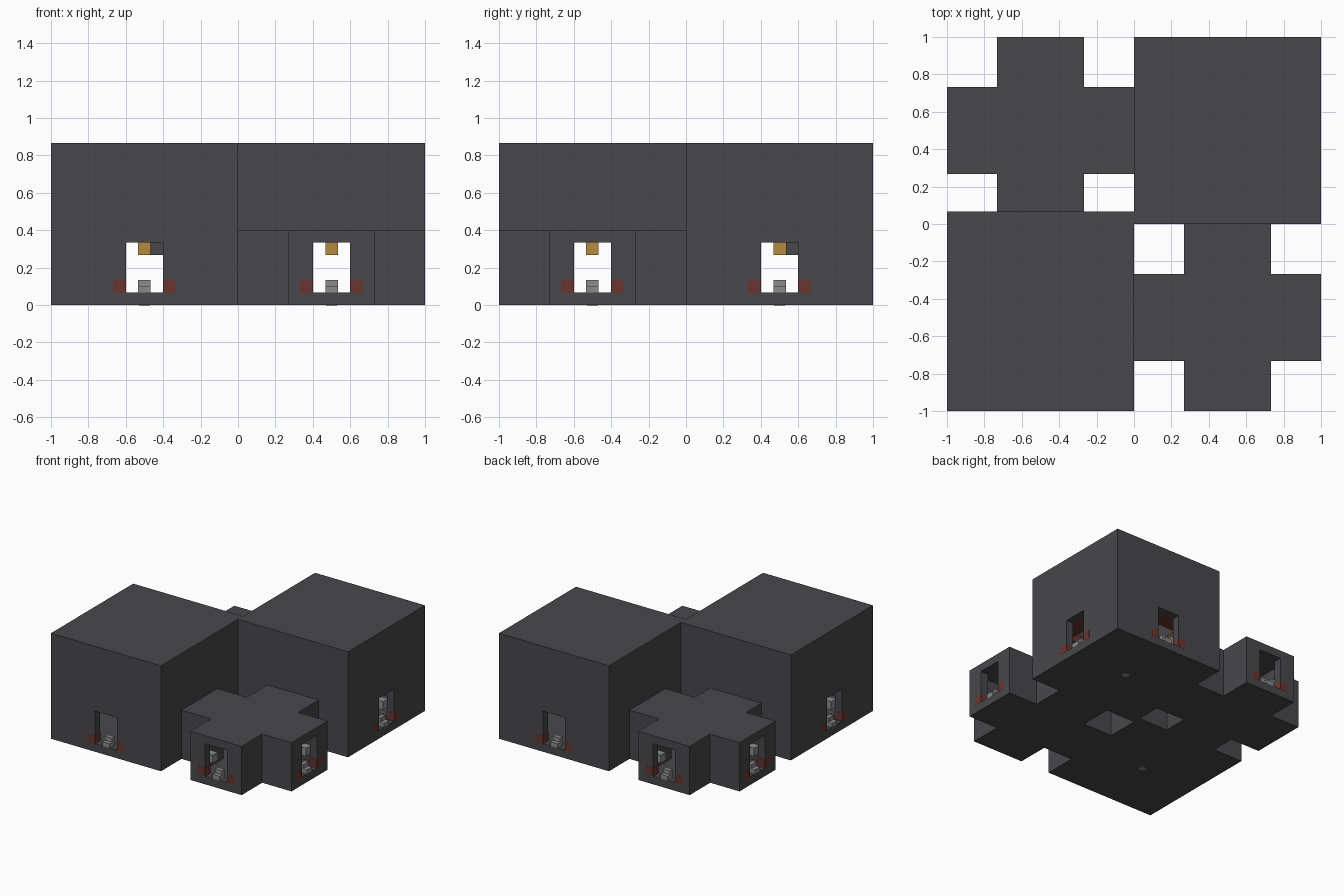
import bpy, bmesh
from mathutils import Matrix, Vector

cube = bpy.data.objects.get("Cube")
if cube:
    bpy.data.objects.remove(cube, do_unlink=True)

U = 1 / 15          # one building block
WALL_H, ANNEX_H = 13 * U, 6 * U


def material(name, rgb):
    m = bpy.data.materials.new(name)
    m.use_nodes = True
    m.diffuse_color = (*rgb, 1)
    m.node_tree.nodes["Principled BSDF"].inputs["Base Color"].default_value = (*rgb, 1)
    return m


STONE = material("dark_stone", (0.065, 0.063, 0.068))
GREY = material("mid_grey", (0.26, 0.26, 0.26))
GOLD = material("lamp_gold", (0.46, 0.26, 0.055))
RED = material("dull_red", (0.14, 0.036, 0.028))


def prism(name, outline, z0, z1, mat):
    """Extrude a flat outline from z0 to z1."""
    bm = bmesh.new()
    face = bm.faces.new([bm.verts.new((x, y, z0)) for x, y in outline])
    top = bmesh.ops.extrude_face_region(bm, geom=[face])["geom"]
    verts = [v for v in top if isinstance(v, bmesh.types.BMVert)]
    bmesh.ops.translate(bm, verts=verts, vec=(0, 0, z1 - z0))
    bmesh.ops.recalc_face_normals(bm, faces=bm.faces)
    mesh = bpy.data.meshes.new(name)
    bm.to_mesh(mesh)
    bm.free()
    mesh.materials.append(mat)
    ob = bpy.data.objects.new(name, mesh)
    bpy.context.collection.objects.link(ob)
    return ob


def rect(x0, x1, y0, y1):
    return [(x0, y0), (x1, y0), (x1, y1), (x0, y1)]


def cross(cx, cy, arm, reach):
    """Plus-shaped outline."""
    pts = []
    for k in range(4):
        turn = Matrix.Rotation(k * 1.5707963, 2)
        for p in ((arm, -arm), (reach, -arm), (reach, arm)):
            q = turn @ Vector(p)
            pts.append((cx + q.x, cy + q.y))
    return pts


def cut(target, cutter):
    mod = target.modifiers.new("cut", 'BOOLEAN')
    mod.operation, mod.solver, mod.object = 'DIFFERENCE', 'EXACT', cutter
    bpy.context.view_layer.objects.active = target
    bpy.ops.object.modifier_apply(modifier=mod.name)
    bpy.data.objects.remove(cutter, do_unlink=True)


def cut_doors(shell, cx, cy):
    """Doorways on all four sides, three blocks wide and four high."""
    w, r = 1.5 * U, 0.6
    for outline in (rect(cx - w, cx + w, cy - r, cy + r),
                    rect(cx - r, cx + r, cy - w, cy + w)):
        cut(shell, prism("door_cutter", outline, U, 5 * U, STONE))


def block(name, cx, cy, k, side, inward, z, mat, size=(U, U, U)):
    """Box placed relative to doorway k of the building at (cx, cy)."""
    sx, sy, sz = (s / 2 for s in size)
    y = -0.5 + inward
    ob = prism(name, rect(side - sx, side + sx, y - sy, y + sy), z - sz, z + sz, mat)
    ob.data.transform(Matrix.Translation((cx, cy, 0)) @ Matrix.Rotation(k * 1.5707963, 4, 'Z'))
    return ob


def furnish_doors(cx, cy, lantern_sides):
    for k in range(4):
        # step in the middle of the doorway
        block("door_step_low", cx, cy, k, 0, U / 2, 1.25 * U, GREY, (U, U, U / 2))
        block("door_step_high", cx, cy, k, 0, 0.75 * U, 1.75 * U, GREY, (U, U / 2, U / 2))
        for s in (-1, 1):
            e = U + 0.002
            block("door_marker", cx, cy, k, s * 2 * U, U / 2, 1.5 * U, RED, (e, e, e))
        for s in lantern_sides:
            block("wall_lantern", cx, cy, k, s * 2 * U, 2 * U, 2.5 * U, GREY)


# Tall halls; the first has a wall one block deeper at the back
for name, c, extra in (("front_right_hall", -0.5, U), ("back_left_hall", 0.5, 0)):
    a, b = c - 0.5, c + 0.5
    hall = prism(name, rect(a, b, a, b + extra), 0, WALL_H, STONE)
    cut(hall, prism("room_cutter", rect(a + U, b - U, a + U, b - U + extra), U, WALL_H - U, STONE))
    cut_doors(hall, c, c)
    furnish_doors(c, c, (1,))
    # ledge above the doors on the inside
    for k in range(4):
        block("inner_ledge", c, c, k, 0, 2 * U, 5.5 * U, RED, (13 * U, 2 * U, U))
    # round plug under the floor
    bpy.ops.mesh.primitive_cylinder_add(vertices=16, radius=0.03, depth=0.008, location=(c, c, 0.003))
    plug = bpy.context.object
    plug.name = "floor_plug"
    plug.data.materials.append(GREY)

# Low cross-shaped annexes
for name, cx in (("front_left_annex", 0.5), ("back_right_annex", -0.5)):
    annex = prism(name, cross(cx, -cx, 3.5 * U, 7.5 * U), 0, ANNEX_H, STONE)
    cut(annex, prism("room_cutter", cross(cx, -cx, 2.5 * U, 6.5 * U), U, ANNEX_H - U, STONE))
    cut_doors(annex, cx, -cx)
    furnish_doors(cx, -cx, (-1, 1))
    block("ceiling_lamp", cx, -cx, 0, 0, 0.5, 4.5 * U, GOLD)

# Single stone block beside the lamp of the back annex
block("ceiling_block", -0.5, 0.5, 0, U, 0.5 + U, 4.5 * U, STONE)
